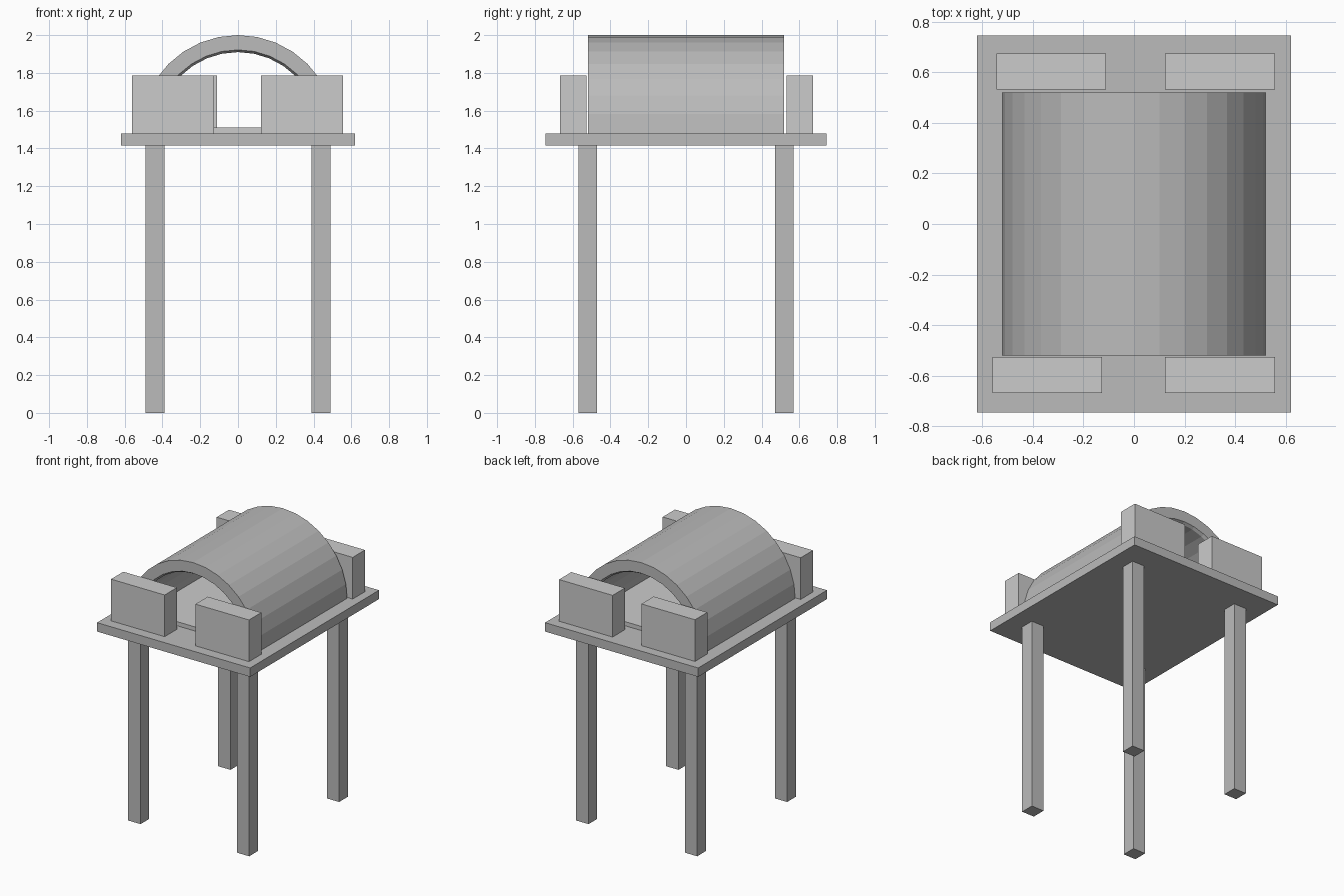
import bpy, bmesh
from math import pi, sin, cos

if "Cube" in bpy.data.objects:
    bpy.data.objects.remove(bpy.data.objects["Cube"])

dark = bpy.data.materials.new("dark_grey")
dark.diffuse_color = (0.5, 0.5, 0.5, 1)
dark.use_nodes = True
dark.node_tree.nodes["Principled BSDF"].inputs["Base Color"].default_value = dark.diffuse_color


def finish(name, bm, mat=None):
    bmesh.ops.recalc_face_normals(bm, faces=bm.faces)
    me = bpy.data.meshes.new(name)
    bm.to_mesh(me)
    bm.free()
    ob = bpy.data.objects.new(name, me)
    bpy.context.collection.objects.link(ob)
    if mat:
        me.materials.append(mat)
    return ob


def box(name, x0, x1, y0, y1, z0, z1, mat=None):
    bm = bmesh.new()
    bmesh.ops.create_cube(bm, size=1)
    for v in bm.verts:
        v.co.x = (x0 + x1) / 2 + v.co.x * (x1 - x0)
        v.co.y = (y0 + y1) / 2 + v.co.y * (y1 - y0)
        v.co.z = (z0 + z1) / 2 + v.co.z * (z1 - z0)
    return finish(name, bm, mat)


TOP = 1.48      # upper surface of the platform
UNDER = 1.415   # underside of the platform

# Platform and its four legs
box("platform", -0.62, 0.62, -0.745, 0.745, UNDER, TOP, dark)
for sx, side in ((-1, "left"), (1, "right")):
    for sy, end in ((-1, "front"), (1, "back")):
        x, y = 0.44 * sx, 0.52 * sy
        box(f"{end}_{side}_leg", x - 0.05, x + 0.05, y - 0.05, y + 0.05, 0, UNDER, dark)

# Low walls at both ends; the back left one sits slightly inward
for name, x, y in (("front_left_wall", -0.343, -0.597), ("front_right_wall", 0.34, -0.597),
                   ("back_left_wall", -0.327, 0.602), ("back_right_wall", 0.34, 0.602)):
    box(name, x - 0.217, x + 0.217, y - 0.071, y + 0.071, TOP, 1.785)

# Floor mat inside the shelter
box("floor_mat", -0.45, 0.45, -0.48, 0.48, TOP, 1.51)

# Half-round shelter roof: a closed (radius, y) section swept through 180 degrees,
# with a small chamfer on the inner rims
section = [(0.52, -0.52), (0.52, 0.52), (0.442, 0.52),
           (0.43, 0.50), (0.43, -0.50), (0.442, -0.52)]
SEGMENTS = 16
bm = bmesh.new()
rings = []
for i in range(SEGMENTS + 1):
    a = pi * i / SEGMENTS
    rings.append([bm.verts.new((r * cos(a), y, TOP + r * sin(a))) for r, y in section])
n = len(section)
for a, b in zip(rings, rings[1:]):
    for j in range(n):
        k = (j + 1) % n
        bm.faces.new((a[j], a[k], b[k], b[j]))
bm.faces.new(rings[0])
bm.faces.new(rings[-1])
finish("arched_roof", bm, dark)
